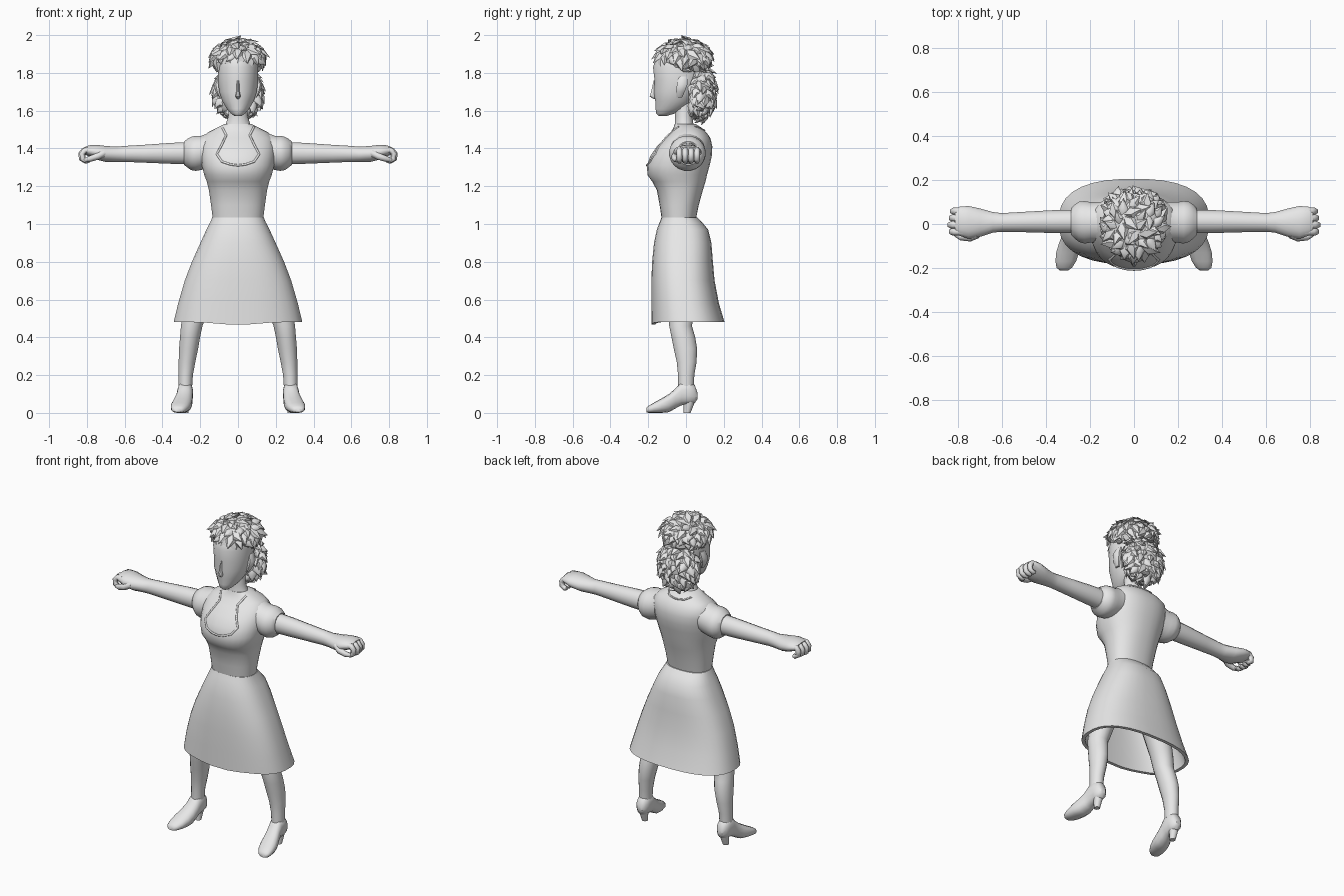
import bpy, bmesh, math, random
from mathutils import Vector
from mathutils.bvhtree import BVHTree

if "Cube" in bpy.data.objects:
    bpy.data.objects.remove(bpy.data.objects["Cube"])

random.seed(4)
GREY = bpy.data.materials.new("plain grey")
GREY.diffuse_color = (0.8, 0.8, 0.8, 1)
GREY.use_nodes = True
GREY.node_tree.nodes["Principled BSDF"].inputs["Base Color"].default_value = GREY.diffuse_color


def finish(name, bm, angle=45):
    bmesh.ops.recalc_face_normals(bm, faces=bm.faces)
    me = bpy.data.meshes.new(name)
    bm.to_mesh(me)
    bm.free()
    ob = bpy.data.objects.new(name, me)
    bpy.context.collection.objects.link(ob)
    me.materials.append(GREY)
    bpy.ops.object.select_all(action='DESELECT')
    ob.select_set(True)
    bpy.context.view_layer.objects.active = ob
    bpy.ops.object.shade_smooth_by_angle(angle=math.radians(angle))
    return ob


def loft(name, axis, rings, n=16, power=2.0, side=1, tweak=None, angle=45):
    """Rings are (position on axis, min a, max a, min b, max b); a, b are the other axes in order."""
    bm = bmesh.new()
    loops = []
    for t, a0, a1, b0, b1 in rings:
        loop = []
        for i in range(n):
            ang = 2 * math.pi * (i + 0.5) / n
            c, s = math.cos(ang), math.sin(ang)
            c = math.copysign(abs(c) ** (2 / power), c)
            s = math.copysign(abs(s) ** (2 / power), s)
            co = [(a0 + a1) / 2 + c * (a1 - a0) / 2, (b0 + b1) / 2 + s * (b1 - b0) / 2]
            co.insert(axis, t)
            if tweak:
                co = tweak(co)
            loop.append(bm.verts.new((co[0] * side, co[1], co[2])))
        loops.append(loop)
    for p, q in zip(loops, loops[1:]):
        for i in range(n):
            bm.faces.new((p[i], p[(i + 1) % n], q[(i + 1) % n], q[i]))
    bm.faces.new(loops[0])
    bm.faces.new(loops[-1])
    return finish(name, bm, angle)


def tube(name, pts, radius, radii=None, closed=False):
    cu = bpy.data.curves.new(name, 'CURVE')
    cu.dimensions = '3D'
    cu.bevel_depth, cu.bevel_resolution, cu.use_fill_caps = radius, 1, True
    sp = cu.splines.new('POLY')
    sp.points.add(len(pts) - 1)
    for i, p in enumerate(pts):
        sp.points[i].co = (*p, 1)
        sp.points[i].radius = radii[i] if radii else 1
    sp.use_cyclic_u = closed
    ob = bpy.data.objects.new(name, cu)
    cu.materials.append(GREY)
    bpy.context.collection.objects.link(ob)


def sym(rows):
    """Expand (z, half width, y0, y1) into loft rings."""
    return [(z, -w, w, y0, y1) for z, w, y0, y1 in rows]


# Skirt: outer shell down to the hem, then the inside back up
outer = [(1.035, .137, -.13, .06), (1.01, .147, -.14, .085), (.97, .168, -.155, .118), (.9, .2, -.17, .135),
         (.8, .245, -.18, .143), (.7, .283, -.184, .152), (.58, .318, -.184, .175), (.48, .342, -.184, .205)]
inner = [(z, w - .02, y0 + .02, y1 - .02) for z, w, y0, y1 in reversed(outer[1:])]


def hem(co):
    if co[2] < .5 and co[1] < 0:
        co[2] -= .016 * max(0, 1 - abs(co[0]) / .2)
    return co


loft("skirt", 2, sym(outer + inner), n=32, power=2.5, tweak=hem)

# Fitted top
bodice = loft("bodice", 2, sym([
    (1.02, .133, -.128, .052), (1.1, .143, -.14, .068), (1.18, .155, -.155, .09), (1.225, .166, -.18, .104),
    (1.26, .18, -.205, .112), (1.31, .192, -.207, .126), (1.36, .198, -.19, .137), (1.41, .2, -.155, .14),
    (1.455, .19, -.112, .13), (1.485, .16, -.082, .108), (1.51, .11, -.066, .082), (1.53, .072, -.06, .05)]),
    n=32, power=2.3)

# Neckline edge draped on the top
tree = BVHTree.FromPolygons([v.co for v in bodice.data.vertices], [p.vertices[:] for p in bodice.data.polygons])


def drape(pts, y_from):
    out = []
    for (x0, z0), (x1, z1) in zip(pts, pts[1:]):
        for k in range(6):
            x, z = x0 + (x1 - x0) * k / 6, z0 + (z1 - z0) * k / 6
            hit = tree.ray_cast(Vector((x, y_from, z)), Vector((0, -y_from, 0)))[0]
            if hit:
                out.append(hit)
    return out


front = [(.085, 1.515), (.062, 1.47), (.085, 1.42), (.112, 1.37), (.085, 1.33), (.04, 1.315), (0, 1.31)]
tube("neckline", drape(front + [(-x, z) for x, z in reversed(front[:-1])], -1), .006)
tube("back_neckline", drape([(.085, 1.515), (.05, 1.5), (0, 1.495), (-.05, 1.5), (-.085, 1.515)], 1), .005)

# Neck and head
loft("neck", 2, sym([(1.48, .085, -.07, .06), (1.53, .066, -.06, .04), (1.57, .052, -.058, .035),
                     (1.66, .05, -.065, .04)]))
loft("head", 2, sym([
    (1.572, .02, -.145, -.1), (1.585, .038, -.158, -.06), (1.61, .06, -.162, .0), (1.65, .084, -.164, .04),
    (1.7, .101, -.172, .07), (1.76, .108, -.168, .09), (1.83, .108, -.176, .09), (1.89, .098, -.155, .08),
    (1.93, .06, -.11, .05)]), n=20)
loft("nose", 2, sym([(1.662, .006, -.172, -.15), (1.675, .015, -.194, -.15), (1.7, .01, -.186, -.15),
                     (1.76, .006, -.172, -.15)]), n=8)

# Hair: two rounded masses covered in overlapping pointed curls


def hair(name, centre, radii, count, keep, length):
    centre, radii = Vector(centre), Vector(radii)
    bm = bmesh.new()
    bmesh.ops.create_icosphere(bm, subdivisions=3, radius=1)
    for v in bm.verts:
        v.co = centre + v.co * radii * random.uniform(.94, 1.03)
    for i in range(count):
        z = 1 - 2 * (i + .5) / count
        r, ang = math.sqrt(1 - z * z), i * 2.39996
        u = Vector((r * math.cos(ang), r * math.sin(ang), z))
        p = centre + u * radii
        if not keep(p):
            continue
        nrm = Vector((u.x / radii.x, u.y / radii.y, u.z / radii.z)).normalized()
        down = Vector((random.uniform(-.7, .7) + u.x * .5, random.uniform(-.7, .7) + u.y * .5, -.8))
        d = (down - nrm * down.dot(nrm)).normalized()
        w = d.cross(nrm)
        size = length * random.uniform(.8, 1.2)
        tip = bm.verts.new(p + d * size + nrm * size * random.uniform(.15, .45))
        root = bm.verts.new(p - d * size * .6 - nrm * .012)
        ring = [bm.verts.new(p + w * a * size + nrm * b * size + d * c * size) for a, b, c in
                ((.55, -.1, .1), (.3, .26, 0), (-.3, .26, 0), (-.55, -.1, .1), (0, -.3, 0))]
        for k in range(5):
            a, b = ring[k], ring[(k + 1) % 5]
            bm.faces.new((a, b, tip))
            bm.faces.new((b, a, root))
    finish(name, bm, 50)


hair("hair_top", (0, -.01, 1.88), (.136, .138, .092), 110,
     lambda p: p.z > 1.855 or p.y > -.03, .05)
hair("hair_back", (0, .075, 1.695), (.125, .08, .14), 100,
     lambda p: p.y > .02, .046)

for side, word in ((1, "right"), (-1, "left")):
    # Ear and side lock
    loft(word + "_ear", 2, [(1.67, .085, .1, -.05, -.02), (1.7, .085, .12, -.055, -.005),
                            (1.74, .09, .13, -.05, .01), (1.78, .09, .11, -.04, .01)], n=8, side=side)
    # Puffed sleeve with cuff
    loft(word + "_sleeve", 0, [(.15, -.085, .1, 1.3, 1.485), (.195, -.085, .1, 1.285, 1.468),
                               (.225, -.09, .105, 1.28, 1.468), (.25, -.082, .102, 1.285, 1.462),
                               (.27, -.066, .088, 1.3, 1.45), (.285, -.05, .072, 1.312, 1.438)], n=20, side=side)
    # Arm and palm
    loft(word + "_arm", 0, [(.26, -.043, .066, 1.315, 1.435), (.36, -.042, .064, 1.318, 1.43),
                            (.5, -.038, .056, 1.324, 1.42), (.6, -.036, .05, 1.328, 1.414),
                            (.64, -.04, .055, 1.328, 1.41), (.7, -.06, .072, 1.328, 1.414),
                            (.75, -.068, .083, 1.34, 1.42), (.79, -.055, .08, 1.358, 1.417),
                            (.812, -.045, .07, 1.368, 1.408)], n=16, side=side)
    # Curled fingers and thumb
    for k, y in enumerate((-.035, -.004, .027, .058)):
        e = .832 - .006 * abs(k - 1)
        tube(f"{word}_finger_{k + 1}", [(side * x, y, z) for x, z in
             ((.775, 1.392), (e - .015, 1.39), (e, 1.372), (e - .002, 1.345), (e - .022, 1.333), (.785, 1.337))],
             .017, (1, 1, .95, .9, .85, .65))
    tube(word + "_thumb", [(side * x, y, z) for x, y, z in
         ((.71, -.045, 1.375), (.745, -.06, 1.358), (.785, -.058, 1.345), (.81, -.045, 1.338))],
         .02, (1, 1, .85, .6))
    # Leg
    loft(word + "_leg", 2, [(.92, .02, .18, -.1, .08), (.7, .09, .245, -.1, .07), (.55, .155, .29, -.092, .045),
                            (.46, .187, .303, -.09, .033), (.4, .2, .308, -.078, .05), (.34, .21, .313, -.066, .06),
                            (.27, .225, .315, -.05, .057), (.2, .238, .315, -.043, .045),
                            (.14, .242, .315, -.042, .042)], n=16, side=side)
    # Shoe upper from heel to toe, with its heel
    loft(word + "_shoe", 1, [(.062, .262, .295, .075, .105), (.045, .245, .312, .05, .15), (.015, .238, .32, .045, .168),
                             (-.025, .238, .322, .04, .165), (-.055, .24, .328, .024, .13), (-.09, .242, .342, .004, .1),
                             (-.13, .248, .354, 0, .076), (-.17, .262, .357, 0, .054), (-.198, .28, .352, 0, .038),
                             (-.21, .298, .338, .004, .025)], n=14, power=2.4, side=side)
    loft(word + "_shoe_heel", 2, [(.09, .245, .312, -.015, .055), (.045, .256, .304, -.012, .042),
                                  (0, .262, .298, -.012, .024)], n=10, side=side)
